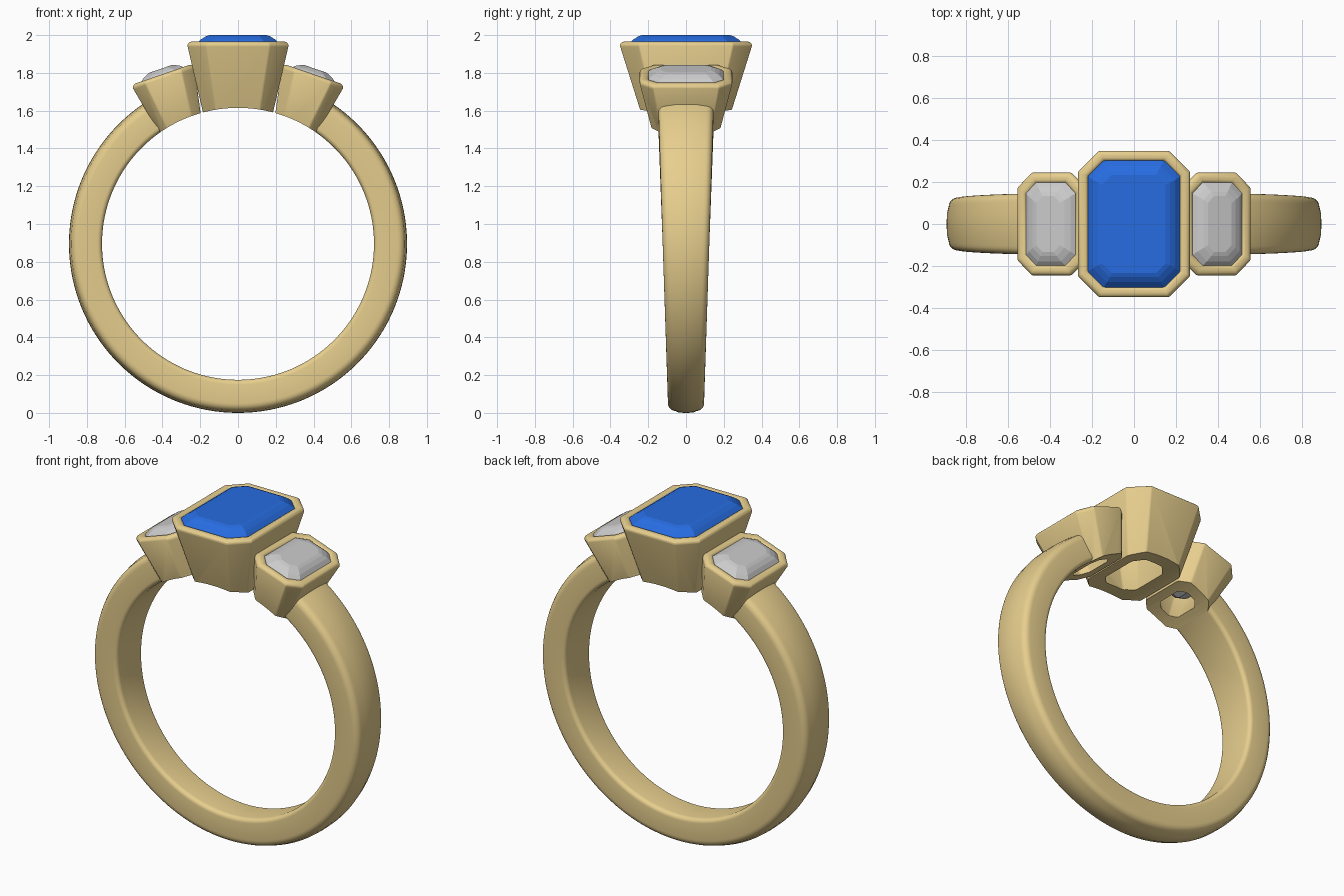
import bpy, bmesh, math
from mathutils import Matrix, Vector

if "Cube" in bpy.data.objects:
    bpy.data.objects.remove(bpy.data.objects["Cube"])

CZ, R_IN, R_OUT = 0.895, 0.72, 0.895   # ring centre height and radii


def material(name, rgb):
    m = bpy.data.materials.new(name)
    m.diffuse_color = (*rgb, 1)
    m.use_nodes = True
    m.node_tree.nodes["Principled BSDF"].inputs["Base Color"].default_value = m.diffuse_color
    return m


gold = material("gold", (0.80, 0.62, 0.27))
blue = material("blue_stone", (0.02, 0.15, 0.75))


def octagon(hx, hy, c, z):
    """Rectangle with cut corners."""
    return [Vector((x, y, z)) for x, y in (
        (hx, hy - c), (hx - c, hy), (c - hx, hy), (-hx, hy - c),
        (-hx, c - hy), (c - hx, -hy), (hx - c, -hy), (hx, c - hy))]


def loft(name, loops, closed, mat=None, matrix=None):
    """Skin a list of loops; closed joins last to first, otherwise cap both ends."""
    bm = bmesh.new()
    rings = [[bm.verts.new(p) for p in loop] for loop in loops]
    n = len(rings[0])
    pairs = list(zip(rings, rings[1:]))
    if closed:
        pairs.append((rings[-1], rings[0]))
    else:
        bm.faces.new(rings[0])
        bm.faces.new(rings[-1])
    for a, b in pairs:
        for i in range(n):
            j = (i + 1) % n
            bm.faces.new((a[i], a[j], b[j], b[i]))
    if matrix:
        bm.transform(matrix)
    bmesh.ops.recalc_face_normals(bm, faces=bm.faces)
    me = bpy.data.meshes.new(name)
    bm.to_mesh(me)
    bm.free()
    ob = bpy.data.objects.new(name, me)
    bpy.context.collection.objects.link(ob)
    if mat:
        me.materials.append(mat)
    return ob


def activate(ob):
    bpy.ops.object.select_all(action='DESELECT')
    ob.select_set(True)
    bpy.context.view_layer.objects.active = ob


def smooth(ob, deg):
    activate(ob)
    bpy.ops.object.shade_smooth_by_angle(angle=math.radians(deg))


# Tapered band, open at the top where the settings sit
def band_section(a):
    ca, sa = math.cos(a), math.sin(a)
    w = 0.093 + 0.034 * (CZ + 0.82 * sa)
    pts = []
    for cy, cr, rad, start in ((1, R_OUT - 0.05, 0.04, 0), (-1, R_OUT - 0.05, 0.04, 90),
                               (-1, R_IN + 0.025, 0.025, 180), (1, R_IN + 0.025, 0.025, 270)):
        for k in range(6):
            t = math.radians(start + 18 * k)
            pts.append((cy * (w - rad) + rad * math.cos(t), cr + rad * math.sin(t)))
        if start == 0:   # slight dome on the outside
            pts += [(w * f, R_OUT - 0.01 * f * f) for f in (0.4, 0, -0.4)]
    return [Vector((r * ca, y, CZ + r * sa)) for y, r in pts]


a0, a1, steps = math.radians(124), math.radians(416), 112
band = loft("band", [band_section(a0 + (a1 - a0) * i / steps) for i in range(steps + 1)],
            False, gold)
smooth(band, 40)

# Cutter for the finger opening
bpy.ops.mesh.primitive_cylinder_add(vertices=128, radius=R_IN, depth=2,
                                    location=(0, 0, CZ), rotation=(math.pi / 2, 0, 0))
cutter = bpy.context.object
cutter.name = "finger_cutter"
cutter.hide_render = True


# Bezel setting: hollow tapered cup with a rim, trimmed by the finger opening
def setting(name, top, bottom, hole, depth, c, matrix):
    x, y = top
    t = 0.045
    ob = loft(name, [
        octagon(*bottom, c * 0.7, -depth),
        octagon(x, y, c, -0.02),
        octagon(x - 0.004, y - 0.004, c, -0.008),
        octagon(x - 0.016, y - 0.016, c * 0.95, 0),
        octagon(x - t + 0.006, y - t + 0.006, c * 0.8, 0),
        octagon(x - t - 0.005, y - t - 0.005, c * 0.75, -0.012),
        octagon(x - t - 0.005, y - t - 0.005, c * 0.75, -0.05),
        octagon(*hole, c * 0.5, -depth)], True, gold, matrix)
    bev = ob.modifiers.new("soft_edges", 'BEVEL')
    bev.width, bev.segments = 0.012, 2
    bev.limit_method, bev.angle_limit = 'ANGLE', math.radians(32)
    cut = ob.modifiers.new("finger_cut", 'BOOLEAN')
    cut.operation, cut.solver, cut.object = 'DIFFERENCE', 'EXACT', cutter
    activate(ob)
    for m in [m.name for m in ob.modifiers]:
        bpy.ops.object.modifier_apply(modifier=m)
    smooth(ob, 35)


# Step-cut stone: crown, girdle and pavilion
def stone(name, hx, hy, c, rise, depth, mat, matrix):
    loft(name, [
        octagon(hx * 0.2, hy * 0.35, c * 0.2, -depth),
        octagon(hx * 0.65, hy * 0.72, c * 0.7, -depth * 0.6),
        octagon(hx, hy, c, -0.03),
        octagon(hx, hy, c, -0.012),
        octagon(hx - 0.025, hy - 0.025, c * 0.9, rise * 0.35),
        octagon(hx - 0.05, hy - 0.05, c * 0.75, rise * 0.8),
        octagon(hx - 0.07, hy - 0.07, c * 0.6, rise)], False, mat, matrix)


centre = Matrix.Translation((0, 0, 1.965))
setting("centre_setting", (0.268, 0.35), (0.183, 0.235), (0.10, 0.15), 0.385, 0.10, centre)
stone("centre_stone", 0.221, 0.303, 0.075, 0.035, 0.20, blue, centre)

for side, s in (("left", -1), ("right", 1)):
    m = Matrix.Translation((0.40 * s, 0, 1.793)) @ Matrix.Rotation(math.radians(19 * s), 4, 'Y')
    setting(side + "_setting", (0.172, 0.245), (0.118, 0.18), (0.06, 0.10), 0.29, 0.07, m)
    stone(side + "_stone", 0.13, 0.203, 0.052, 0.03, 0.16, None, m)

bpy.data.objects.remove(cutter, do_unlink=True)
